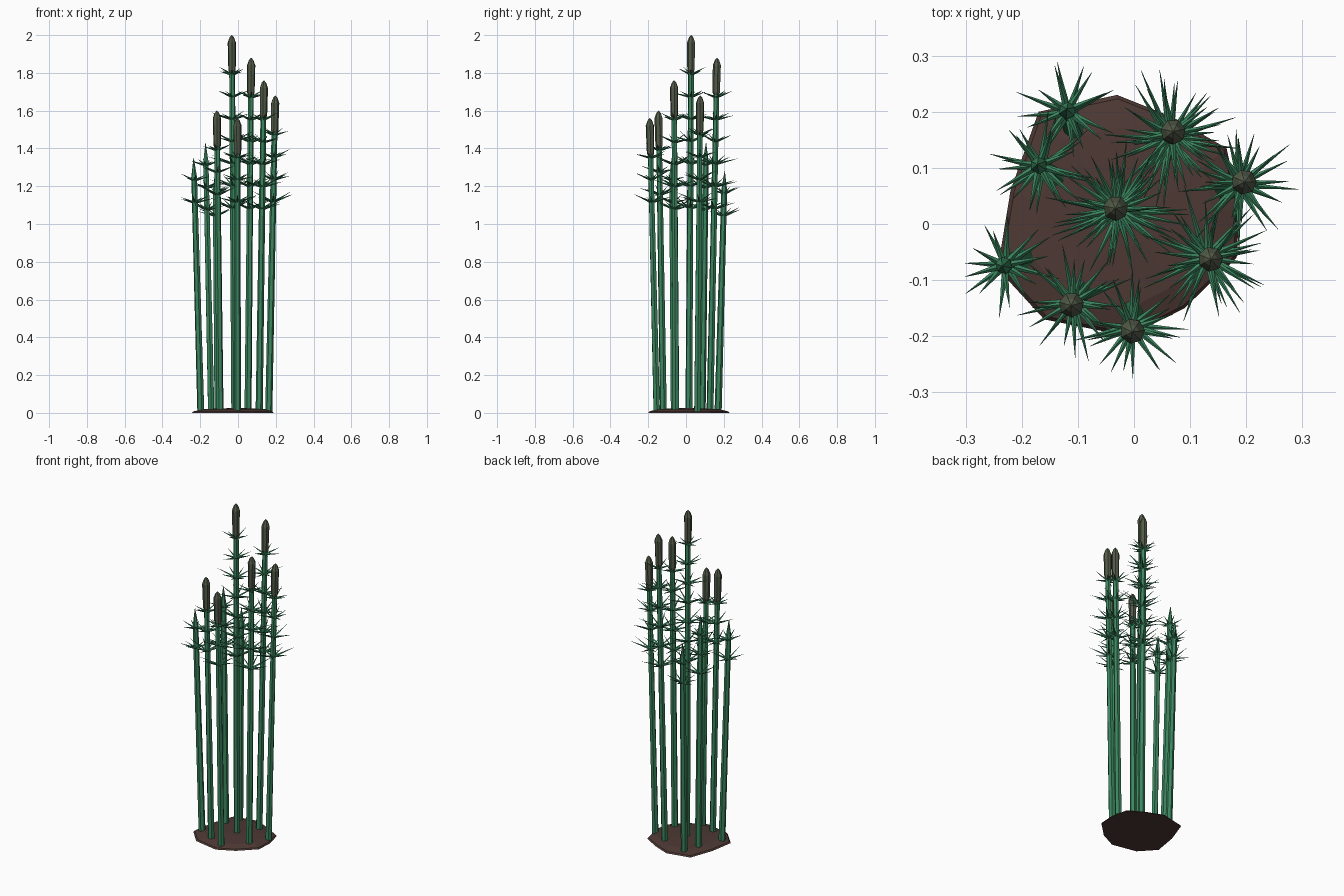
import bpy, bmesh, math, random
from mathutils import Vector, Matrix

random.seed(4)
if "Cube" in bpy.data.objects:
    bpy.data.objects.remove(bpy.data.objects["Cube"])


def material(name, rgb):
    m = bpy.data.materials.new(name)
    m.use_nodes = True
    m.diffuse_color = (*rgb, 1)
    m.node_tree.nodes["Principled BSDF"].inputs["Base Color"].default_value = (*rgb, 1)
    return m


GREEN = material("stem green", (0.045, 0.24, 0.115))
OLIVE = material("cone olive", (0.085, 0.105, 0.065))
SOIL = material("soil brown", (0.075, 0.04, 0.034))


def finish(name, bm, mat):
    bmesh.ops.recalc_face_normals(bm, faces=bm.faces)
    mesh = bpy.data.meshes.new(name)
    bm.to_mesh(mesh)
    bm.free()
    mesh.materials.append(mat)
    ob = bpy.data.objects.new(name, mesh)
    bpy.context.collection.objects.link(ob)
    return ob


def loft(bm, rings):
    """Join rings of points with quads and cap both ends."""
    loops = [[bm.verts.new(p) for p in ring] for ring in rings]
    n = len(loops[0])
    for a, b in zip(loops, loops[1:]):
        for i in range(n):
            j = (i + 1) % n
            bm.faces.new((a[i], a[j], b[j], b[i]))
    bm.faces.new(loops[0][::-1])
    bm.faces.new(loops[-1])


def ring(center, radius, sides, turn=0.0):
    return [center + Vector((math.cos(turn + math.tau * i / sides),
                             math.sin(turn + math.tau * i / sides), 0)) * radius
            for i in range(sides)]


def spike(bm, start, direction, length, radius):
    rot = direction.to_track_quat('Z', 'Y').to_matrix().to_4x4()
    place = Matrix.Translation(start + direction * length / 2) @ rot
    bmesh.ops.create_cone(bm, cap_ends=True, segments=4, radius1=radius,
                          radius2=0.0003, depth=length, matrix=place)


# Soil mound: flat underneath, low bevelled top
outline = [(-.17, .2), (-.03, .23), (.07, .19), (.165, .135), (.188, .03), (.183, -.06),
           (.09, -.15), (-.01, -.2), (-.16, -.17), (-.243, -.08), (-.22, .06)]
bm = bmesh.new()
loft(bm, [[Vector((x * s, y * s, z)) for x, y in outline]
          for s, z in ((1, 0), (.97, .008), (.75, .02), (.2, .025))])
finish("soil_mound", bm, SOIL)

# Stems: tip x, y, height, base x, y, has a cone
stems = [(-.033, .028, 2.0, -.017, .015, True),
         (.07, .165, 1.88, .053, .127, True),
         (.137, -.063, 1.76, .112, -.053, True),
         (.197, .075, 1.68, .163, .06, True),
         (-.112, -.145, 1.6, -.095, -.12, True),
         (-.003, -.192, 1.56, -.003, -.155, True),
         (-.172, .106, 1.43, -.142, .085, False),
         (-.12, .205, 1.28, -.107, .17, False),
         (-.235, -.075, 1.35, -.197, -.062, False)]

for k, (tx, ty, h, bx, by, has_cone) in enumerate(stems, 1):
    base, tip = Vector((bx, by, .008)), Vector((tx, ty, h))

    def at(z):
        return base.lerp(tip, (z - base.z) / (h - base.z))

    turn = random.uniform(0, 1)
    top = h - .19 if has_cone else h - .1

    # Stalk
    bm = bmesh.new()
    rings = [ring(base, .019, 6, turn), ring(at(top), .0155, 6, turn)]
    if not has_cone:
        rings.append(ring(tip, .001, 6, turn))
    loft(bm, rings)
    finish(f"stem_{k}", bm, GREEN)

    # Spore cone
    if has_cone:
        bm = bmesh.new()
        profile = ((.2, .014), (.185, .02), (.04, .0225), (.012, .012), (0, .001))
        loft(bm, [ring(at(h - d), r, 7, turn) for d, r in profile])
        finish(f"cone_{k}", bm, OLIVE)

    # Whorls of needle leaves, shorter towards the top
    bm = bmesh.new()
    z = top - .02
    lowest = 1.06 if has_cone else 1.0
    step = .118
    level = 0
    while z > lowest:
        reach = min(.075 + .012 * level, .115)
        phase = random.uniform(0, math.tau)
        for i in range(8):
            a = phase + math.tau * i / 8 + random.uniform(-.2, .2)
            rise = random.uniform(.2, .55)
            d = Vector((math.cos(a), math.sin(a), rise)).normalized()
            spike(bm, at(z) + d * .006, d, reach * random.uniform(.8, 1.15), .0065)
        z -= step
        level += 1
    finish(f"needles_{k}", bm, GREEN)
